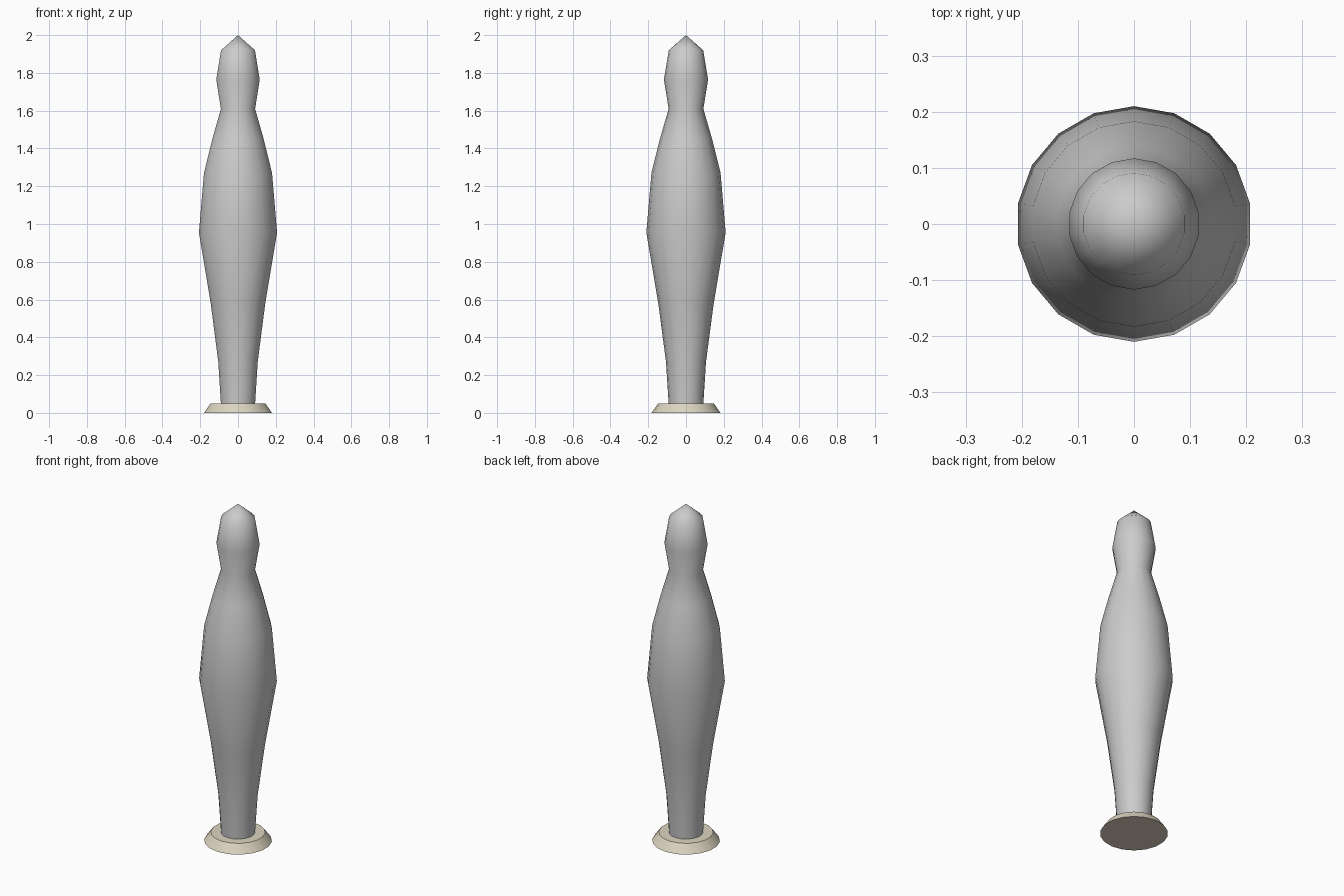
import bpy, bmesh, math

if "Cube" in bpy.data.objects:
    bpy.data.objects.remove(bpy.data.objects["Cube"])

SIDES = 18


def lathe(name, profile, color=None):
    """Spin a (radius, z) profile around z; zero radius closes to a point."""
    bm = bmesh.new()
    rings = []
    for r, z in profile:
        if r == 0:
            rings.append([bm.verts.new((0, 0, z))] * SIDES)
        else:
            angles = [math.pi / 2 + math.tau * i / SIDES for i in range(SIDES)]
            rings.append([bm.verts.new((r * math.cos(a), r * math.sin(a), z)) for a in angles])
    for low, high in zip(rings, rings[1:]):
        for i in range(SIDES):
            j = (i + 1) % SIDES
            corners = dict.fromkeys((low[i], low[j], high[j], high[i]))
            bm.faces.new(list(corners))
    # flat caps on open ends
    if profile[0][0] > 0:
        bm.faces.new(rings[0][::-1])
    if profile[-1][0] > 0:
        bm.faces.new(rings[-1])
    mesh = bpy.data.meshes.new(name)
    bm.to_mesh(mesh)
    bm.free()
    obj = bpy.data.objects.new(name, mesh)
    bpy.context.collection.objects.link(obj)
    if color:
        mat = bpy.data.materials.new(name + "_colour")
        mat.diffuse_color = color
        mat.use_nodes = True
        mat.node_tree.nodes["Principled BSDF"].inputs["Base Color"].default_value = mat.diffuse_color
        mesh.materials.append(mat)
    bpy.ops.object.select_all(action='DESELECT')
    obj.select_set(True)
    bpy.context.view_layer.objects.active = obj
    bpy.ops.object.shade_smooth_by_angle(angle=math.radians(40))
    return obj


# slim juggling club: handle, belly, neck and pointed head
lathe("club_body", [(0.092, 0.05), (0.106, 0.27), (0.146, 0.575), (0.21, 0.955),
                    (0.183, 1.27), (0.138, 1.45), (0.092, 1.61), (0.117, 1.765),
                    (0.091, 1.92), (0, 2.0)])

# tapered foot disc
lathe("foot", [(0.183, 0), (0.147, 0.05)], (0.72, 0.66, 0.53, 1))
